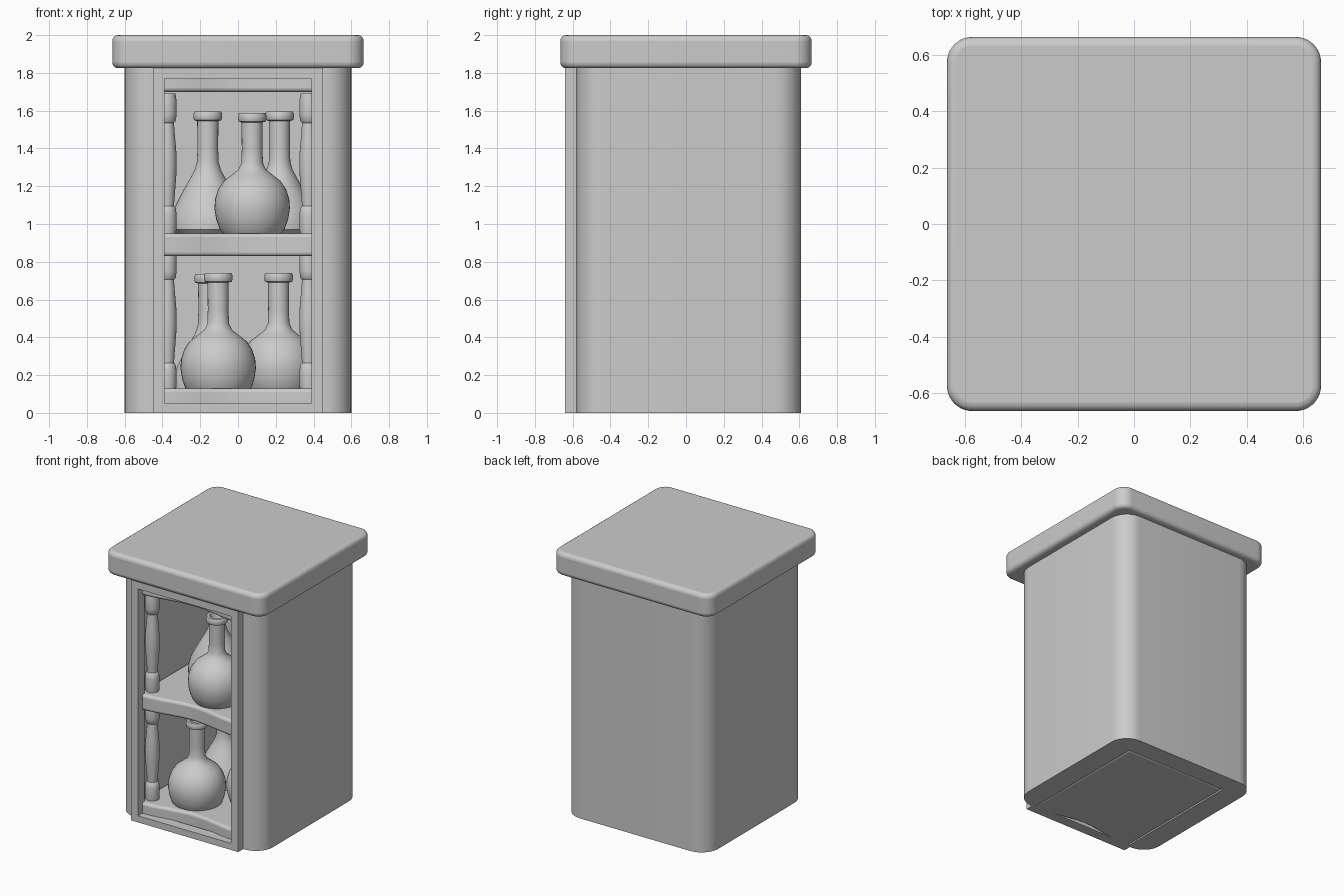
import bpy, bmesh, math

if "Cube" in bpy.data.objects:
    bpy.data.objects.remove(bpy.data.objects["Cube"])


def finish(name, bm, bevel=0.0, segs=4, angle=35):
    bmesh.ops.recalc_face_normals(bm, faces=bm.faces[:])
    me = bpy.data.meshes.new(name)
    bm.to_mesh(me)
    bm.free()
    ob = bpy.data.objects.new(name, me)
    bpy.context.collection.objects.link(ob)
    bpy.ops.object.select_all(action='DESELECT')
    ob.select_set(True)
    bpy.context.view_layer.objects.active = ob
    if bevel:
        mod = ob.modifiers.new("round_edges", 'BEVEL')
        mod.width, mod.segments = bevel, segs
        mod.limit_method, mod.angle_limit = 'ANGLE', math.radians(40)
    bpy.ops.object.shade_smooth_by_angle(angle=math.radians(angle))
    return ob


def extrude_plan(name, pts, z0, z1, bevel=0.0):
    bm = bmesh.new()
    face = bm.faces.new([bm.verts.new((x, y, z0)) for x, y in pts])
    top = bmesh.ops.extrude_face_region(bm, geom=[face], use_keep_orig=True)
    verts = [g for g in top['geom'] if isinstance(g, bmesh.types.BMVert)]
    bmesh.ops.translate(bm, verts=verts, vec=(0, 0, z1 - z0))
    return finish(name, bm, bevel)


def arc(cx, cy, r, a0, n=10):
    return [(cx + r * math.cos(math.radians(a0 + 90 * i / n)),
             cy + r * math.sin(math.radians(a0 + 90 * i / n))) for i in range(n + 1)]


def lathe(name, profile, loc, segs=40):
    bm = bmesh.new()
    vs = [bm.verts.new((r, 0, z)) for r, z in profile]
    edges = [bm.edges.new(p) for p in zip(vs, vs[1:])]
    bmesh.ops.spin(bm, geom=vs + edges, cent=(0, 0, 0), axis=(0, 0, 1),
                   angle=math.tau, steps=segs, use_duplicate=False)
    bmesh.ops.remove_doubles(bm, verts=bm.verts[:], dist=1e-5)
    ob = finish(name, bm, angle=40)
    ob.location = loc
    return ob


# Hollow body: U-shaped plan with rounded outer corners, open at the front
R = 0.14
body = (arc(0.6 - R, -0.58 + R, R, 270) + arc(0.6 - R, 0.61 - R, R, 0)
        + arc(-0.6 + R, 0.61 - R, R, 90) + arc(-0.6 + R, -0.58 + R, R, 180)
        + [(-0.43, -0.58), (-0.43, 0.46), (0.43, 0.46), (0.43, -0.58)])
extrude_plan("cabinet_body", body, 0, 1.85)

# Roof slab with rounded corners and softened edges
r, h = 0.09, 0.665
roof = (arc(h - r, r - h, r, 270) + arc(h - r, h - r, r, 0)
        + arc(r - h, h - r, r, 90) + arc(r - h, r - h, r, 180))
extrude_plan("roof_slab", roof, 1.825, 2.0, 0.03)

# Front frame: one rectangular ring
bm = bmesh.new()
outer = [(-0.45, 0), (0.45, 0), (0.45, 1.83), (-0.45, 1.83)]
inner = [(-0.39, 0.05), (0.39, 0.05), (0.39, 1.77), (-0.39, 1.77)]
rings = [[bm.verts.new((x, y, z)) for x, z in loop]
         for loop, y in ((outer, -0.64), (outer, -0.56), (inner, -0.56), (inner, -0.64))]
for k in range(4):
    a, b = rings[k], rings[(k + 1) % 4]
    for i in range(4):
        j = (i + 1) % 4
        bm.faces.new((a[i], a[j], b[j], b[i]))
finish("front_frame", bm)

# Shelves with a curved front edge
N = 24
front = []
for i in range(N + 1):
    x = -0.43 + 0.86 * i / N
    front.append((x, -0.54 - 0.025 * (1 - math.cos(math.tau * x / 0.8))))
plan = front + [(0.43, 0.46), (-0.43, 0.46)]
for name, z0, z1 in (("bottom_shelf", 0.0, 0.13), ("middle_shelf", 0.83, 0.95),
                     ("top_board", 1.70, 1.83)):
    extrude_plan(name, plan, z0, z1, 0.02)

# Turned columns either side of each compartment
column = [(0, 0), (0.046, 0), (0.05, 0.03), (0.05, 0.1), (0.045, 0.135), (0.036, 0.145),
          (0.04, 0.2), (0.048, 0.3), (0.05, 0.37), (0.048, 0.44), (0.04, 0.53),
          (0.036, 0.585), (0.045, 0.595), (0.05, 0.63), (0.05, 0.70), (0.044, 0.74), (0, 0.74)]
for side, x in (("left", -0.375), ("right", 0.375)):
    lathe("upper_column_" + side, column, (x, -0.49, 0.95), 24)
    lathe("lower_column_" + side, column, (x, -0.49, 0.12), 24)

# Flasks: shared neck and hollow rim on round or conical bellies
neck = [(0.057, 0.38), (0.055, 0.45), (0.056, 0.595), (0.072, 0.60), (0.076, 0.612),
        (0.076, 0.632), (0.07, 0.645), (0.05, 0.645), (0.042, 0.63), (0.042, 0.45), (0, 0.45)]
round_belly = [(0, 0), (0.15, 0), (0.172, 0.03), (0.19, 0.08), (0.2, 0.14), (0.196, 0.19),
               (0.18, 0.24), (0.15, 0.285), (0.105, 0.32), (0.073, 0.345)]
cone_belly = [(0, 0), (0.18, 0), (0.2, 0.02), (0.2, 0.06), (0.185, 0.12),
              (0.145, 0.2), (0.1, 0.28), (0.07, 0.335)]
for name, belly, x, y, z in (("upper_round_flask", round_belly, 0.075, -0.36, 0.943),
                             ("upper_cone_flask_left", cone_belly, -0.16, -0.02, 0.95),
                             ("upper_cone_flask_right", cone_belly, 0.22, 0.0, 0.95),
                             ("lower_round_flask_left", round_belly, -0.105, -0.34, 0.095),
                             ("lower_round_flask_right", round_belly, 0.215, -0.1, 0.095),
                             ("lower_cone_flask", cone_belly, -0.155, 0.06, 0.09)):
    lathe(name, belly + neck, (x, y, z))
